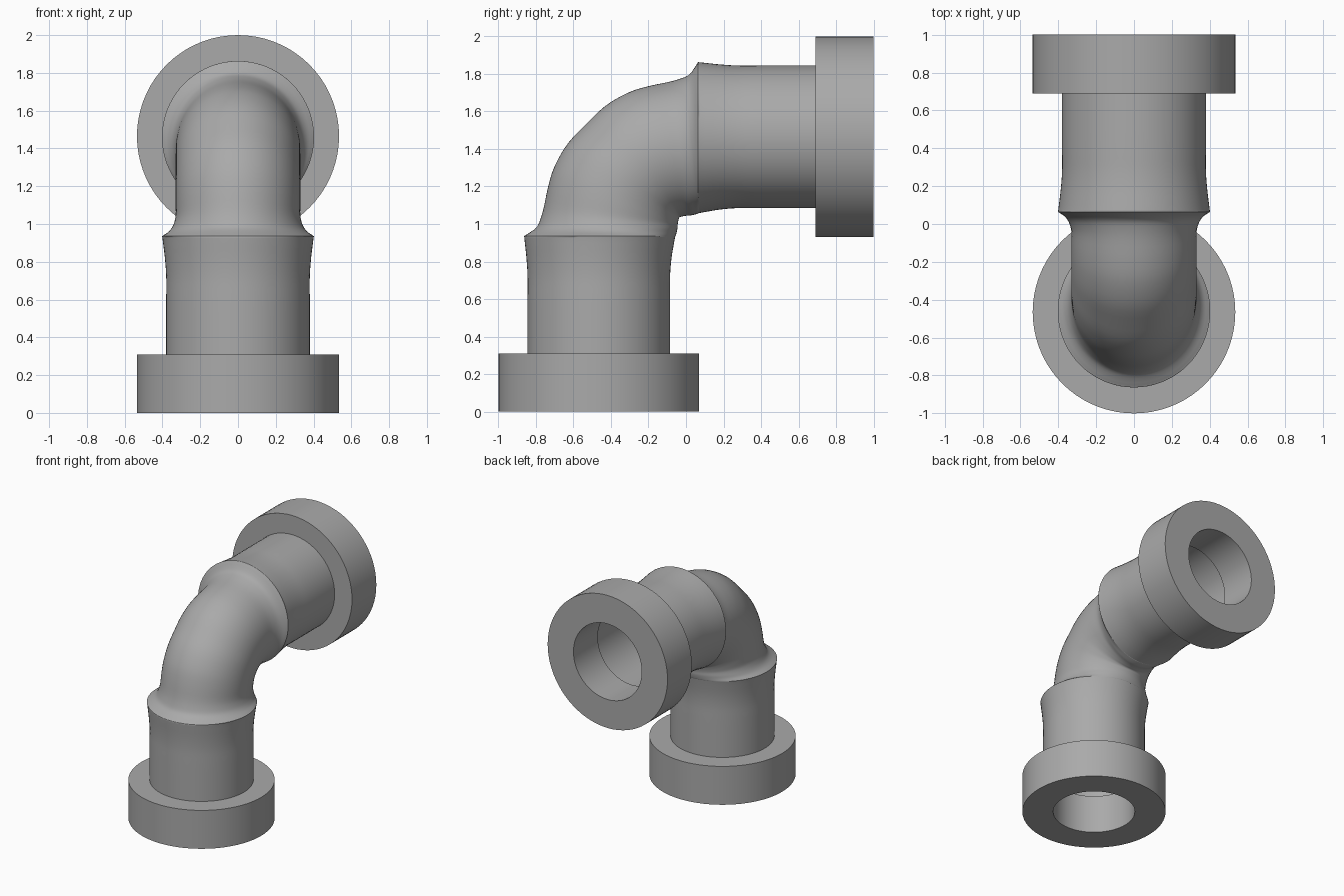
import bpy, bmesh, math
from mathutils import Vector, Matrix

if "Cube" in bpy.data.objects:
    bpy.data.objects.remove(bpy.data.objects["Cube"])

SEG = 72
grey = bpy.data.materials.new("plain grey")
grey.diffuse_color = (0.4, 0.4, 0.4, 1)
grey.use_nodes = True
grey.node_tree.nodes["Principled BSDF"].inputs["Base Color"].default_value = grey.diffuse_color


def finish(bm, name, angle):
    bmesh.ops.recalc_face_normals(bm, faces=bm.faces)
    me = bpy.data.meshes.new(name)
    bm.to_mesh(me)
    bm.free()
    me.materials.append(grey)
    ob = bpy.data.objects.new(name, me)
    bpy.context.collection.objects.link(ob)
    bpy.ops.object.select_all(action='DESELECT')
    ob.select_set(True)
    bpy.context.view_layer.objects.active = ob
    bpy.ops.object.shade_smooth_by_angle(angle=math.radians(angle))
    return ob


def skin(bm, rings):
    # closed loop of rings: last ring joins the first
    for a, b in zip(rings, rings[1:] + rings[:1]):
        for i in range(SEG):
            j = (i + 1) % SEG
            bm.faces.new((a[i], a[j], b[j], b[i]))


def flange(name, matrix):
    bm = bmesh.new()
    rings = []
    for r, z in ((0.535, 0), (0.535, 0.31), (0.305, 0.31), (0.305, 0)):
        rings.append([bm.verts.new((r * math.cos(2 * math.pi * i / SEG),
                                    r * math.sin(2 * math.pi * i / SEG), z))
                      for i in range(SEG)])
    skin(bm, rings)
    bm.transform(matrix)
    return finish(bm, name, 35)


flange("bottom_flange", Matrix.Translation((0, -0.465, 0)))
flange("back_flange", Matrix.Translation((0, 1.0, 1.465)) @ Matrix.Rotation(math.radians(90), 4, 'X'))

# pipe sections: outer-bend point (y, z), inner-bend point (y, z), half width
half = [
    (-.845, .30, -.085, .30, .38),
    (-.845, .60, -.085, .60, .38),
    (-.845, .72, -.085, .72, .38),
    (-.851, .82, -.077, .82, .387),
    (-.862, .925, -.059, .925, .40),
    (-.859, .938, -.056, .935, .40),
    (-.828, .958, -.050, .955, .37),
    (-.795, .985, -.046, .975, .35),
    (-.775, 1.03, -.045, .99, .337),
    (-.758, 1.09, -.044, 1.0, .33),
    (-.735, 1.20, -.042, 1.012, .33),
    (-.70, 1.31, -.040, 1.02, .33),
    (-.63, 1.43, -.038, 1.03, .33),
]
middle = [(-.533, 1.533, -.035, 1.035, .33)]
# the second leg is the first reflected across the bend diagonal
mirrored = [(1 - b, 1 - a, 1 - d, 1 - c, w) for a, b, c, d, w in reversed(half)]
sections = [Vector(s) for s in half + middle + mirrored]


def smooth(pts, n=3):
    # Catmull-Rom refinement of the section list
    out = []
    for k in range(len(pts) - 1):
        p0, p1, p2, p3 = (pts[max(k - 1, 0)], pts[k], pts[k + 1], pts[min(k + 2, len(pts) - 1)])
        for s in range(n):
            t = s / n
            out.append(0.5 * (2 * p1 + (p2 - p0) * t + (2 * p0 - 5 * p1 + 4 * p2 - p3) * t * t
                              + (3 * p1 - p0 - 3 * p2 + p3) * t ** 3))
    return out + [pts[-1]]


# hollow elbow pipe: outer skin, then bore skin back to the start
bm = bmesh.new()
dense = smooth(sections)


def ring(s, scale):
    o, i = Vector((0, s[0], s[1])), Vector((0, s[2], s[3]))
    mid, arm = (o + i) / 2, (o - i) / 2 * scale
    return [bm.verts.new(mid + arm * math.cos(2 * math.pi * k / SEG)
                         + Vector((s[4] * scale * math.sin(2 * math.pi * k / SEG), 0, 0)))
            for k in range(SEG)]


rings = [ring(s, 1.0) for s in dense] + [ring(s, 0.84) for s in reversed(dense)]
skin(bm, rings)
finish(bm, "elbow_pipe", 50)
